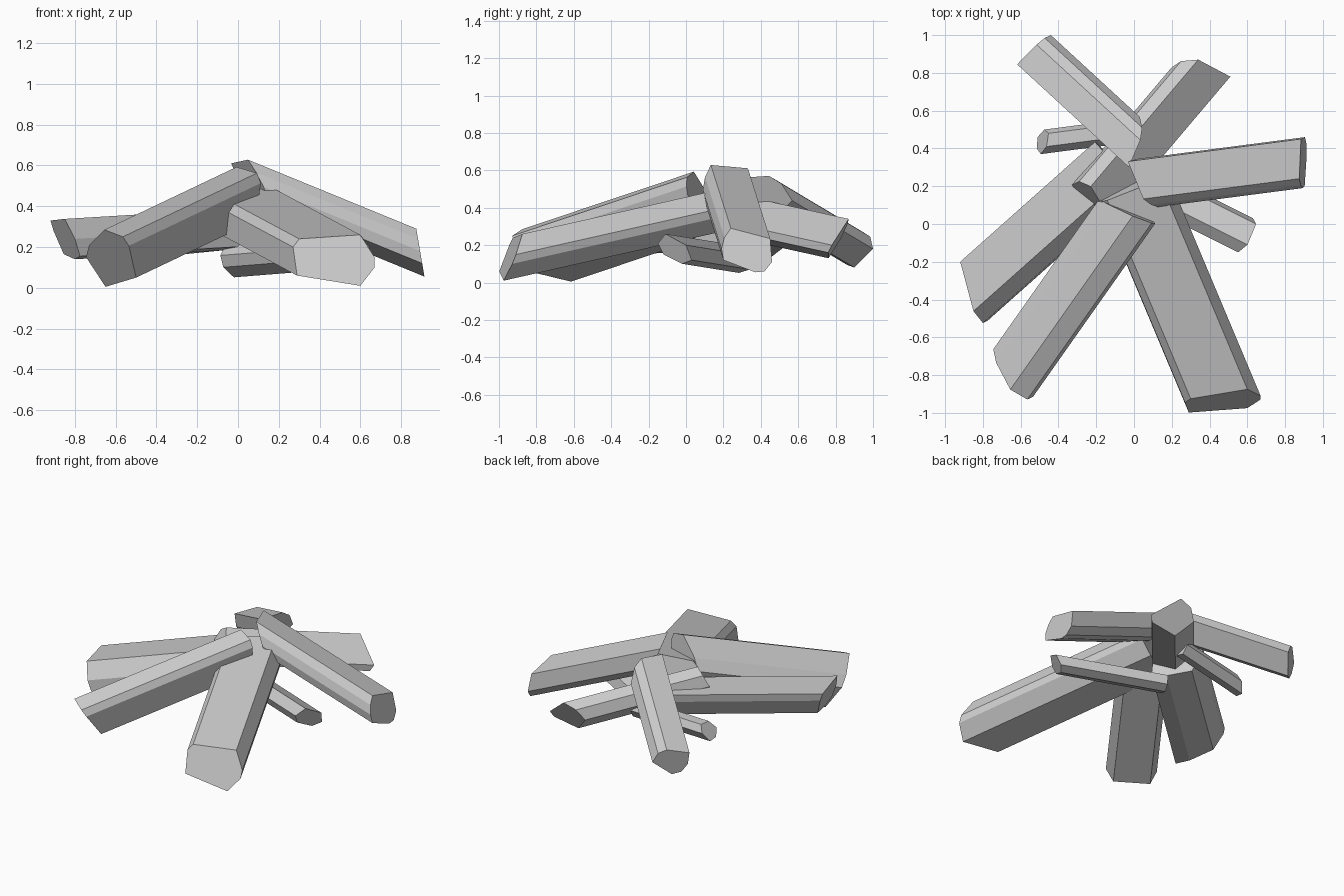
import bpy, bmesh
from mathutils import Vector

if "Cube" in bpy.data.objects:
    bpy.data.objects.remove(bpy.data.objects["Cube"])


def log(name, view, profile, origin, tilt, direction, inner, normal=None):
    """Split log: an end outline drawn in a view, swept to a sawn inner plane.

    view 'xz': outline in x,z with y from the slanted end plane
    view 'yz': outline in y,z with x from the slanted end plane
    """
    ox, oy, oz = origin
    d = Vector(direction)
    n = Vector(normal) if normal else d
    inner = Vector(inner)
    outer_ring = []
    for a, z in profile:
        if view == 'xz':
            y = oy + tilt[0] * (a - ox) + tilt[1] * (z - oz)
            outer_ring.append(Vector((a, y, z)))
        else:
            x = ox + tilt[0] * (a - oy) + tilt[1] * (z - oz)
            outer_ring.append(Vector((x, a, z)))
    bm = bmesh.new()
    near = [bm.verts.new(p) for p in outer_ring]
    far = [bm.verts.new(p + d * ((inner - p).dot(n) / d.dot(n)))
           for p in outer_ring]
    bm.faces.new(near)
    bm.faces.new(far[::-1])
    count = len(near)
    for i in range(count):
        j = (i + 1) % count
        bm.faces.new((near[j], near[i], far[i], far[j]))
    bmesh.ops.recalc_face_normals(bm, faces=bm.faces)
    mesh = bpy.data.meshes.new(name)
    bm.to_mesh(mesh)
    bm.free()
    obj = bpy.data.objects.new(name, mesh)
    bpy.context.collection.objects.link(obj)
    return obj


# Large logs at the front
log("front_right_log", 'xz',
    [(.27, .20), (.30, .24), (.60, .26), (.67, .15), (.67, .10), (.60, .01), (.29, .06)],
    (.47, -.945, .13), (.14, .40), (-.42, 1, .225), (-.01, .20, .39))
log("front_left_log", 'xz',
    [(-.655, .285), (-.565, .25), (-.535, .206), (-.50, .05), (-.65, .005),
     (-.745, .15), (-.73, .21)],
    (-.65, -.62, .01), (-.95, -.95), (.705, 1, .335), (-.0, .04, .585), (.4, 1, .1))

# Logs at the sides
log("left_log", 'xz',
    [(-.92, .33), (-.85, .338), (-.80, .24), (-.775, .155), (-.80, .14),
     (-.855, .165), (-.905, .28)],
    (-.92, -.20, .33), (-3.6, -1.2), (1, .89, .06), (-.10, .32, .297))
log("right_log", 'yz',
    [(.24, .29), (.205, .24), (.19, .18), (.20, .12), (.37, .055), (.42, .06),
     (.46, .11), (.45, .235)],
    (.912, .30, .07), (0, -.17), (-1, -.13, .41), (.05, .133, .626), (-1, -.45, -.43))

# Logs at the back
log("back_left_log", 'yz',
    [(1.0, .18), (.985, .245), (.95, .268), (.845, .235), (.84, .15), (.86, .095), (.90, .08)],
    (-.44, 1.0, .18), (1.06, -.26), (1, -.92, .55), (.03, .435, .57), (1, -.4, -.4))
log("back_right_log", 'xz',
    [(.34, .34), (.51, .20), (.49, .16), (.30, .13), (.20, .24), (.25, .31)],
    (.34, .87, .34), (-.093, .53), (-1, -1.18, .26), (-.23, .14, .40), (-1, -1.18, .8))

# Thin sticks tucked underneath
log("right_stick", 'yz',
    [(.03, .12), (.0, .20), (-.11, .26), (-.15, .21), (-.12, .15), (-.02, .10)],
    (.63, .03, .12), (.67, .46), (-1, .5, -.08), (-.03, .275, .12))
log("left_stick", 'yz',
    [(.50, .20), (.48, .25), (.41, .25), (.37, .20), (.40, .15), (.46, .14)],
    (-.485, .43, .20), (.15, .5), (1, .13, .1), (.04, .50, .25))
